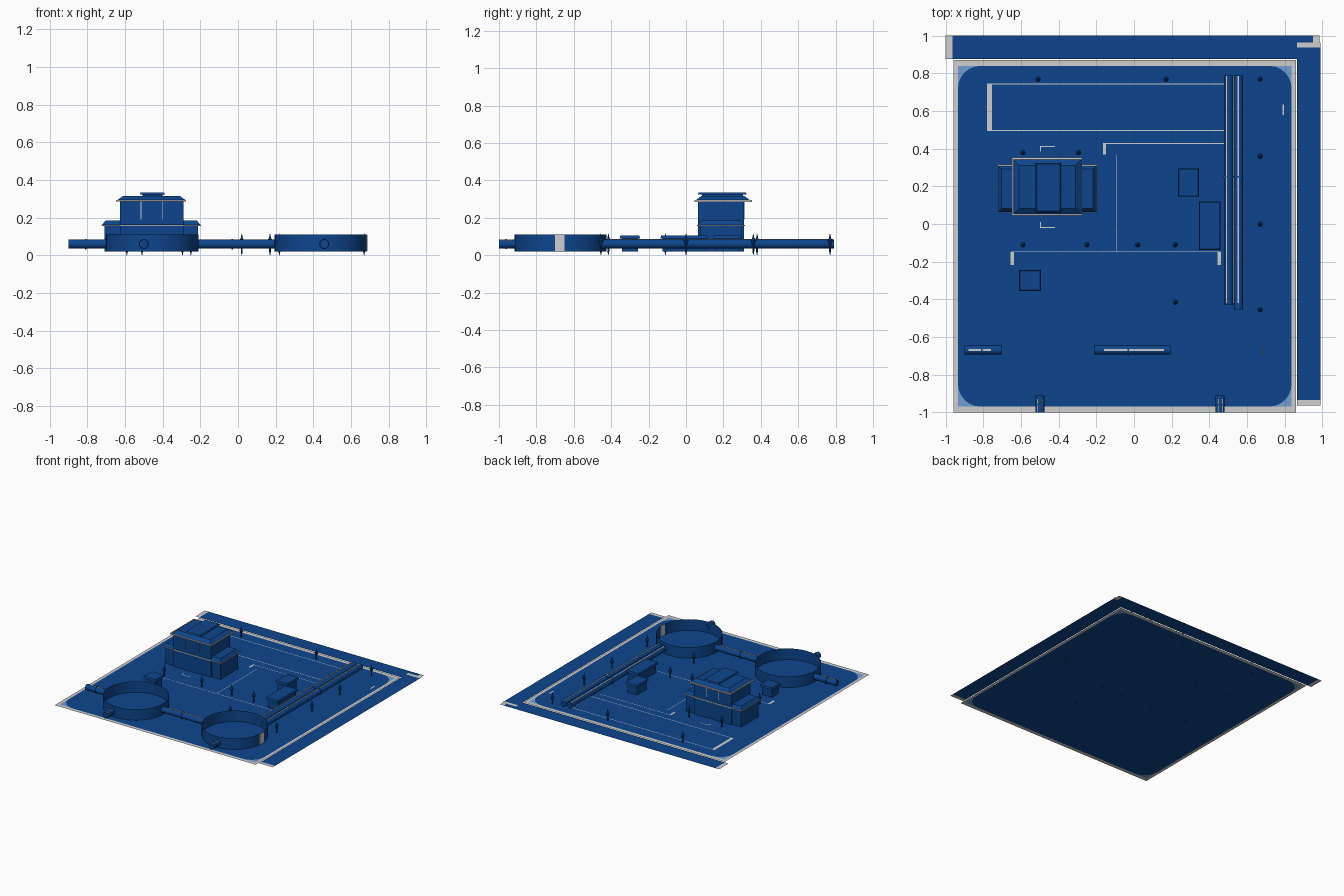
import bpy, bmesh, math
from mathutils import Vector, Matrix

if "Cube" in bpy.data.objects:
    bpy.data.objects.remove(bpy.data.objects["Cube"])

G = 0.02  # ground level


def mat(name, c):
    m = bpy.data.materials.new(name)
    m.diffuse_color = (*c, 1)
    m.use_nodes = True
    m.node_tree.nodes["Principled BSDF"].inputs["Base Color"].default_value = m.diffuse_color
    return m


BLUE = mat("deep blue", (0.004, 0.06, 0.27))
GREY = mat("light grey", (0.62, 0.62, 0.62))
PALE = mat("pale blue", (0.17, 0.34, 0.64))


def finish(bm, name, m, smooth=False, recalc=True):
    if recalc:
        bmesh.ops.recalc_face_normals(bm, faces=bm.faces)
    me = bpy.data.meshes.new(name)
    bm.to_mesh(me)
    bm.free()
    me.materials.append(m)
    ob = bpy.data.objects.new(name, me)
    bpy.context.collection.objects.link(ob)
    if smooth:
        bpy.ops.object.select_all(action='DESELECT')
        ob.select_set(True)
        bpy.context.view_layer.objects.active = ob
        bpy.ops.object.shade_smooth_by_angle(angle=math.radians(35))
    return ob


def flat(name, polys, m, z=G):
    """Flat sheet made of one or more counter-clockwise outlines."""
    bm = bmesh.new()
    for p in polys:
        bm.faces.new([bm.verts.new((x, y, z)) for x, y in p])
    return finish(bm, name, m, recalc=False)


def rect(x0, x1, y0, y1):
    return [(x0, y0), (x1, y0), (x1, y1), (x0, y1)]


def frame(o, i):
    """Four rectangles between an outer and an inner rectangle."""
    return [rect(o[0], o[1], o[2], i[2]), rect(o[0], o[1], i[3], o[3]),
            rect(o[0], i[0], i[2], i[3]), rect(i[1], o[1], i[2], i[3])]


def block(name, r, z0, z1, m, inset=0.0, grow=0.0):
    """Box over rectangle r; the top is inset, the bottom can be shrunk by grow."""
    bm = bmesh.new()
    lo = rect(r[0] + grow, r[1] - grow, r[2] + grow, r[3] - grow)
    hi = rect(r[0] + inset, r[1] - inset, r[2] + inset, r[3] - inset)
    a = [bm.verts.new((x, y, z0)) for x, y in lo]
    b = [bm.verts.new((x, y, z1)) for x, y in hi]
    bm.faces.new(a[::-1])
    bm.faces.new(b)
    for k in range(4):
        j = (k + 1) % 4
        bm.faces.new((a[k], a[j], b[j], b[k]))
    return finish(bm, name, m)


def pipe(name, p, q, r, m=BLUE):
    p, q = Vector(p), Vector(q)
    d = q - p
    bm = bmesh.new()
    M = Matrix.Translation((p + q) / 2) @ d.to_track_quat('Z', 'Y').to_matrix().to_4x4()
    bmesh.ops.create_cone(bm, cap_ends=True, segments=16, radius1=r, radius2=r,
                          depth=d.length, matrix=M)
    return finish(bm, name, m, True)


# ground: rounded blue sheet, pale corners, grey border
X0, X1, Y0, Y1, R = -0.935, 0.837, -0.97, 0.84, 0.12
outline, corners = [], []
for cx, cy, a0 in ((X1, Y1, 0), (X0, Y1, 90), (X0, Y0, 180), (X1, Y0, 270)):
    mx = cx - math.copysign(R, cx)
    my = cy - math.copysign(R, cy)
    arc = [(mx + R * math.cos(math.radians(a0 + 15 * k)),
            my + R * math.sin(math.radians(a0 + 15 * k))) for k in range(7)]
    outline += arc
    for p, q in zip(arc, arc[1:]):
        corners.append([(cx, cy), q, p])
flat("ground", [outline], BLUE)
flat("ground_corners", corners, PALE)
flat("ground_border", frame((-0.96, 0.86, -1, 0.87), (X0, X1, Y0, Y1)), GREY)

# roads along the back and right side, with grey ends
flat("back_road", [rect(-0.965, 0.95, 0.877, 1.0)], BLUE)
flat("back_road_ends", [rect(-1, -0.965, 0.877, 1.0), rect(0.95, 0.985, 0.965, 1.0)], GREY)
flat("side_road", [rect(0.865, 0.99, -0.935, 0.877), rect(0.95, 0.99, 0.877, 0.94)], BLUE)
flat("side_road_ends", [rect(0.865, 0.99, -0.965, -0.935)], GREY)
flat("road_corner", [rect(0.865, 0.99, 0.937, 0.965)], GREY, G + 0.001)

# path kerbs and lines painted on the ground
T = 0.005
kerbs = [rect(-0.78, -0.755, 0.495, 0.745), rect(-0.755, 0.515, 0.74, 0.74 + T),
         rect(-0.755, 0.515, 0.495, 0.495 + T), rect(0.51, 0.515, 0.5, 0.74),
         rect(-0.165, -0.15, 0.37, 0.43), rect(-0.165, 0.48, 0.426, 0.43),
         rect(-0.094, -0.09, -0.145, 0.37), rect(-0.65, 0.46, -0.149, -0.145),
         rect(-0.655, -0.637, -0.217, -0.149), rect(0.443, 0.461, -0.217, -0.149),
         rect(-0.495, -0.42, 0.41, 0.415), rect(-0.498, -0.493, 0.385, 0.415),
         rect(-0.495, -0.42, -0.022, -0.017), rect(-0.498, -0.493, -0.022, 0.01),
         rect(0.788, 0.798, 0.58, 0.635)]
flat("path_kerbs", kerbs, GREY, G + 0.001)

# two open round tanks with thin walls
for side, cx in (("left", -0.455), ("right", 0.44)):
    bm = bmesh.new()
    bmesh.ops.create_cone(bm, cap_ends=False, segments=40, radius1=0.246, radius2=0.246,
                          depth=0.09, matrix=Matrix.Translation((cx, -0.67, 0.065)))
    finish(bm, side + "_tank_wall", BLUE, True)
# pale panel on the right tank
block("tank_panel", (0.682, 0.689, -0.70, -0.65), 0.022, 0.108, GREY)

# pipes between and in front of the tanks, with grey top strips and joint bands
PZ, PR = 0.06, 0.024
pipe("left_pipe", (-0.9, -0.67, PZ), (-0.70, -0.67, PZ), PR)
pipe("link_pipe", (-0.212, -0.67, PZ), (0.195, -0.67, PZ), PR)
for x0, x1 in ((-0.88, -0.76), (-0.16, 0.16)):
    block("pipe_strip", (x0, x1, -0.675, -0.665), PZ + PR - 0.003, PZ + PR + 0.001, GREY)
for x in (-0.81, -0.03):
    pipe("pipe_joint", (x - 0.004, -0.67, PZ), (x + 0.004, -0.67, PZ), PR + 0.004)
for x in (-0.5, 0.458):
    pipe("front_pipe", (x, -1.0, PZ), (x, -0.91, PZ), PR)
    pipe("front_pipe_joint", (x - 0.0, -0.964, PZ), (x, -0.956, PZ), PR + 0.003)
    for s in (-0.012, 0.012):
        block("front_pipe_strip", (x + s - 0.002, x + s + 0.002, -0.995, -0.93),
              PZ + 0.018, PZ + 0.0225, GREY)

# long twin pipes to the back
for x, y0 in ((0.502, -0.43), (0.555, -0.455)):
    pipe("long_pipe", (x, y0, PZ), (x, 0.79, PZ), PR)
    pipe("long_pipe_joint", (x, 0.248, PZ), (x, 0.256, PZ), PR + 0.003)
for x in (0.491, 0.527, 0.555):
    z = PZ + PR - 0.003 if x != 0.527 else PZ
    block("long_pipe_strip", (x - 0.004, x + 0.004, -0.42, 0.785), z, z + 0.004, GREY)

# main building: two low wings, tall centre, hipped roofs and a roof vent
block("wings", (-0.71, -0.212, 0.075, 0.30), G, 0.158, BLUE)
block("wings_eave", (-0.725, -0.197, 0.06, 0.315), 0.155, 0.162, GREY)
block("wings_roof", (-0.722, -0.20, 0.064, 0.309), 0.162, 0.185, BLUE, inset=0.018)
block("tower", (-0.628, -0.29, 0.065, 0.31), G, 0.288, BLUE)
block("tower_eave", (-0.648, -0.275, 0.045, 0.353), 0.285, 0.294, GREY)
block("tower_roof", (-0.64, -0.28, 0.052, 0.342), 0.294, 0.316, BLUE, inset=0.03)
block("vent_base", (-0.508, -0.402, 0.085, 0.305), 0.314, 0.326, BLUE)
block("vent_cap", (-0.522, -0.388, 0.062, 0.325), 0.324, 0.335, BLUE, inset=0.006)
for x in (-0.515, -0.402):
    block("tower_trim", (x - 0.002, x + 0.002, 0.063, 0.312), 0.19, 0.286, GREY)

# small sheds with overhanging lids
for r in ((0.235, 0.345, 0.145, 0.295), (0.345, 0.46, -0.137, 0.12),
          (-0.61, -0.495, -0.355, -0.245)):
    i = (r[0] + 0.012, r[1] - 0.012, r[2] + 0.012, r[3] - 0.012)
    block("shed", i, G, 0.09, BLUE)
    block("shed_lid", r, 0.088, 0.104, BLUE, inset=0.004)

# lamp posts: thin stem with a spindle-shaped head
lamps = [(-0.51, 0.77), (0.17, 0.77), (-0.59, 0.38), (-0.295, 0.38), (-0.59, -0.11),
         (-0.25, -0.11), (0.02, -0.11), (0.22, -0.11), (0.22, -0.415)]
lamps += [(0.67, y) for y in (0.77, 0.36, 0.0, -0.455)]
profile = [(0.001, 0.0), (0.005, 0.02), (0.005, 0.05), (0.015, 0.078), (0.006, 0.09), (0.001, 0.115)]
for x, y in lamps:
    bm = bmesh.new()
    vs = [bm.verts.new((x + r, y, z)) for r, z in profile]
    es = [bm.edges.new(p) for p in zip(vs, vs[1:])]
    bmesh.ops.spin(bm, geom=vs + es, cent=(x, y, 0), axis=(0, 0, 1),
                   angle=math.tau, steps=8)
    bmesh.ops.remove_doubles(bm, verts=bm.verts, dist=1e-5)
    finish(bm, "lamp_post", BLUE)
